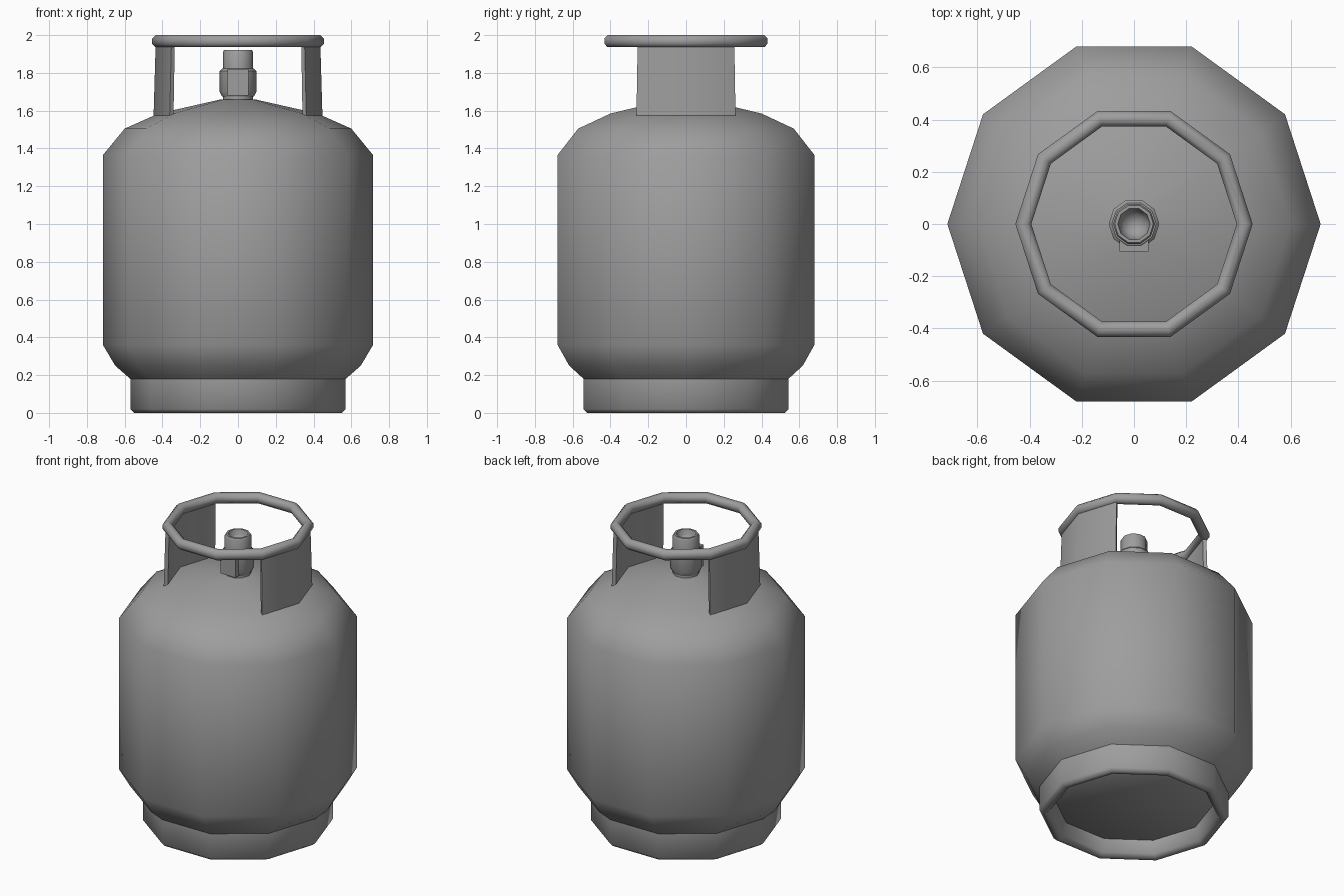
import bpy, bmesh
from math import cos, sin, pi, radians
from mathutils import Matrix

SIDES = 10

cube = bpy.data.objects.get("Cube")
if cube:
    bpy.data.objects.remove(cube, do_unlink=True)

grey = bpy.data.materials.new("steel_grey")
grey.use_nodes = True
colour = (0.34, 0.34, 0.34, 1)
grey.diffuse_color = colour
grey.node_tree.nodes["Principled BSDF"].inputs["Base Color"].default_value = colour


def finish(name, bm, angle):
    """Turn a bmesh into a smooth-shaded object that keeps its sharp edges."""
    bmesh.ops.remove_doubles(bm, verts=bm.verts, dist=0.0005)
    bmesh.ops.recalc_face_normals(bm, faces=bm.faces)
    mesh = bpy.data.meshes.new(name)
    bm.to_mesh(mesh)
    bm.free()
    mesh.materials.append(grey)
    obj = bpy.data.objects.new(name, mesh)
    bpy.context.collection.objects.link(obj)
    bpy.ops.object.select_all(action='DESELECT')
    obj.select_set(True)
    bpy.context.view_layer.objects.active = obj
    bpy.ops.object.shade_smooth_by_angle(angle=radians(angle))
    return obj


def lathe(name, profile, angle=50, closed=False, steps=range(SIDES + 1)):
    """Sweep (radius, height) points around z; part turns get end caps."""
    bm = bmesh.new()
    rings = []
    for i in steps:
        a = 2 * pi * i / SIDES
        rings.append([bm.verts.new((r * cos(a), r * sin(a), z)) for r, z in profile])
    count = len(profile)
    for one, two in zip(rings, rings[1:]):
        for j in range(count if closed else count - 1):
            k = (j + 1) % count
            bm.faces.new((one[j], two[j], two[k], one[k]))
    if len(rings) <= SIDES:
        bm.faces.new(rings[0])
        bm.faces.new(rings[-1])
    bmesh.ops.dissolve_degenerate(bm, dist=0.0005, edges=bm.edges)
    return finish(name, bm, angle)


# Tank, from the recessed underside to the shallow domed top
lathe("tank_body", [(0, 0.10), (0.48, 0.10), (0.57, 0.18), (0.65, 0.25),
                    (0.715, 0.36), (0.715, 1.365), (0.60, 1.505),
                    (0.42, 1.585), (0.09, 1.66), (0, 1.66)], 55)

# Foot ring with a rolled lower edge
lathe("foot_ring", [(0.57, 0.19), (0.57, 0.02), (0.55, 0), (0.525, 0),
                    (0.505, 0.02), (0.48, 0.10), (0.48, 0.19)], 50, closed=True)

# Round carrying ring
tube = [(0.424 + 0.033 * cos(pi * i / 4 + pi / 8),
         1.968 + 0.032 / cos(pi / 8) * sin(pi * i / 4 + pi / 8)) for i in range(8)]
lathe("handle_ring", tube, 50, closed=True)

# Two curved plates holding the ring
plate = [(0.447, 1.575), (0.436, 1.95), (0.414, 1.95), (0.422, 1.575)]
for name, middle in (("left_handle_plate", 0), ("right_handle_plate", SIDES // 2)):
    lathe(name, plate, 50, closed=True, steps=range(middle - 1, middle + 2))

# Valve: collar, thick body, and open socket on top
lathe("valve_collar", [(0, 1.64), (0.08, 1.64), (0.08, 1.69), (0, 1.69)])
lathe("valve_body", [(0, 1.675), (0.085, 1.675), (0.097, 1.70),
                     (0.097, 1.81), (0.085, 1.822), (0, 1.822)], 40)
lathe("valve_socket", [(0.08, 1.80), (0.08, 1.91), (0.074, 1.92), (0.062, 1.92),
                       (0.055, 1.89), (0.04, 1.865), (0, 1.85)], 50)

# Flat-faced outlet block on the front of the valve
bm = bmesh.new()
bmesh.ops.create_cube(bm, size=1, matrix=Matrix.Translation((0, -0.065, 1.75))
                      @ Matrix.Diagonal((0.11, 0.08, 0.14, 1)))
finish("valve_outlet", bm, 30)
